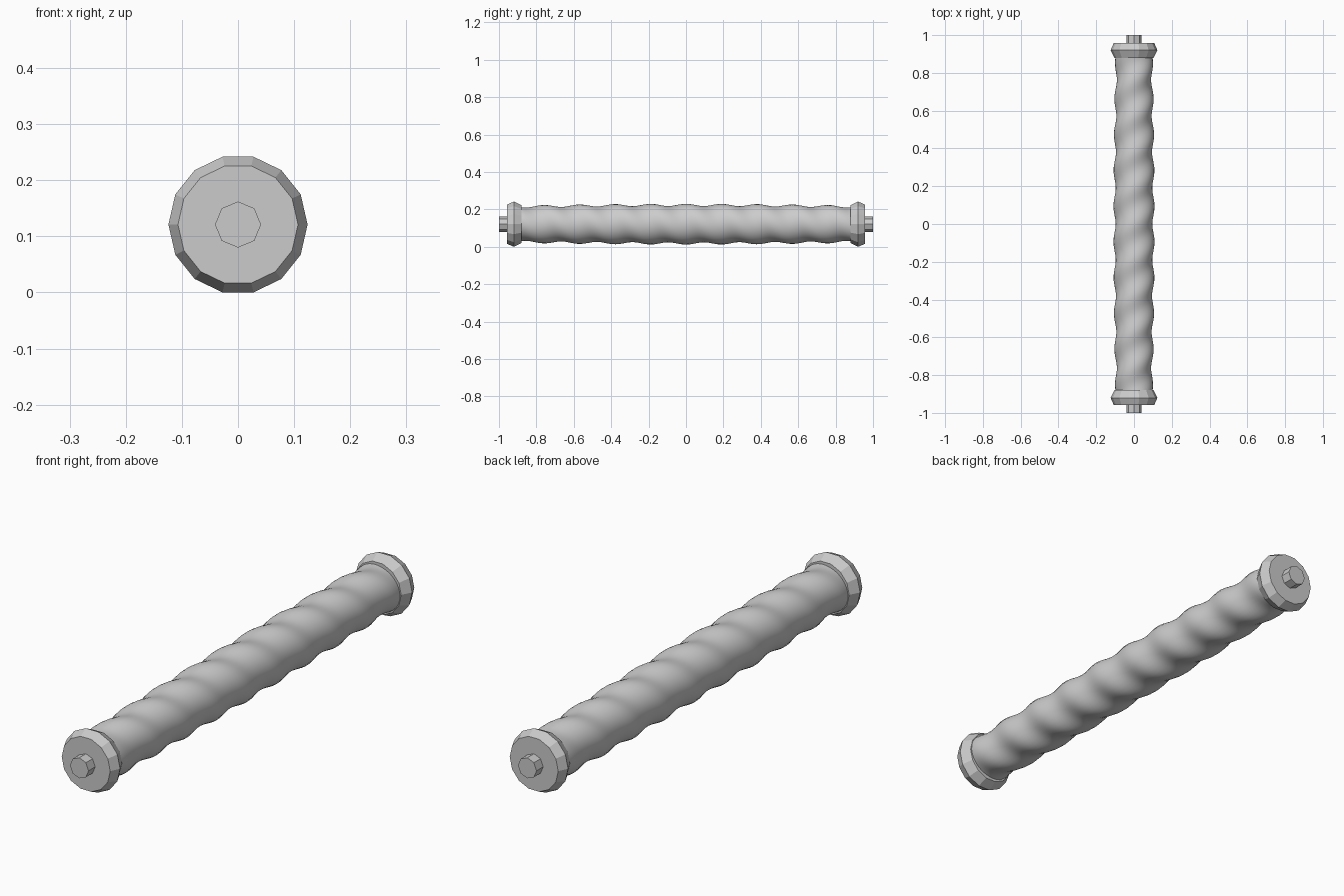
import bpy, bmesh, math

if "Cube" in bpy.data.objects:
    bpy.data.objects.remove(bpy.data.objects["Cube"])

CZ = 0.121  # height of the long axis

grey = bpy.data.materials.new("light_grey")
grey.diffuse_color = (0.6, 0.6, 0.6, 1)
grey.use_nodes = True
grey.node_tree.nodes["Principled BSDF"].inputs["Base Color"].default_value = grey.diffuse_color


def loft(name, rings, smooth=False):
    """Skin closed rings of points and cap both ends."""
    bm = bmesh.new()
    loops = [[bm.verts.new(p) for p in ring] for ring in rings]
    n = len(loops[0])
    for a, b in zip(loops, loops[1:]):
        for i in range(n):
            j = (i + 1) % n
            bm.faces.new((a[i], a[j], b[j], b[i]))
    bm.faces.new(loops[0])
    bm.faces.new(loops[-1])
    bmesh.ops.recalc_face_normals(bm, faces=bm.faces)
    me = bpy.data.meshes.new(name)
    bm.to_mesh(me)
    bm.free()
    me.materials.append(grey)
    for f in me.polygons:
        f.use_smooth = smooth and len(f.vertices) == 4
    ob = bpy.data.objects.new(name, me)
    bpy.context.collection.objects.link(ob)


def ring(y, radius, sides):
    """Ring around the long axis; radius is a function of the angle."""
    pts = []
    for i in range(sides):
        t = 2 * math.pi * i / sides
        r = radius(t)
        pts.append((r * math.cos(t), y, CZ + r * math.sin(t)))
    return pts


# Twisted grip: two rounded strands, slightly fuller in the middle
PITCH, LOBES, END = 0.38, 2, 0.9


def grip_ring(y):
    mean = 0.103 - 0.009 * (y / END) ** 2
    return ring(y, lambda t: mean + 0.006 * math.cos(
        LOBES * (t - math.pi / 2 + 2 * math.pi * y / PITCH)), 32)


STEPS = 144
loft("twisted_grip", [grip_ring(-END + 2 * END * k / STEPS) for k in range(STEPS + 1)], True)

# Faceted collar and end peg, repeated at each end
for side, s in (("front", -1), ("back", 1)):
    collar = [(0.88, 0.104), (0.92, 0.124), (0.958, 0.107)]
    loft(side + "_collar", [ring(s * y, lambda t, r=r: r, 14) for y, r in collar])
    loft(side + "_peg", [ring(s * y, lambda t: 0.041, 8) for y in (0.95, 1.0)])
